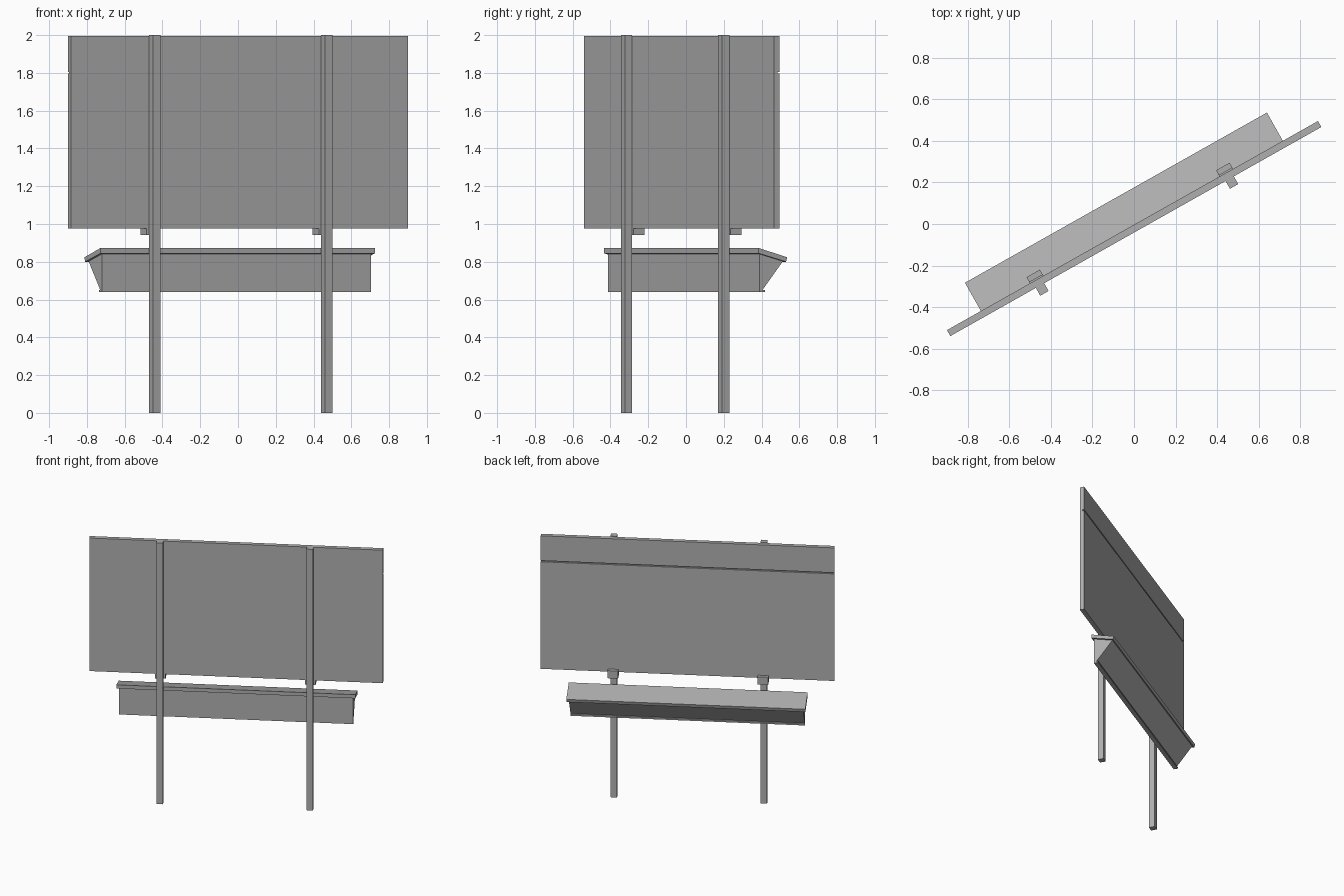
import bpy, bmesh, math
from mathutils import Matrix

if "Cube" in bpy.data.objects:
    bpy.data.objects.remove(bpy.data.objects["Cube"])

# Everything is laid out along the sign (u), across it (v, towards the back) and up,
# then turned into place.
TURN = Matrix.Rotation(math.radians(29.4), 4, 'Z')

GREY = bpy.data.materials.new("dark_grey")
GREY.diffuse_color = (0.43, 0.43, 0.43, 1)
GREY.use_nodes = True
GREY.node_tree.nodes["Principled BSDF"].inputs["Base Color"].default_value = GREY.diffuse_color


def extrude_profile(name, profile, u0, u1):
    """Solid made by sweeping a (v, z) outline from u0 to u1."""
    bm = bmesh.new()
    face = bm.faces.new([bm.verts.new((u0, v, z)) for v, z in profile])
    res = bmesh.ops.extrude_face_region(bm, geom=[face])
    verts = [g for g in res["geom"] if isinstance(g, bmesh.types.BMVert)]
    bmesh.ops.translate(bm, verts=verts, vec=(u1 - u0, 0, 0))
    bmesh.ops.recalc_face_normals(bm, faces=bm.faces)
    bmesh.ops.transform(bm, matrix=TURN, verts=bm.verts)
    mesh = bpy.data.meshes.new(name)
    bm.to_mesh(mesh)
    bm.free()
    mesh.materials.append(GREY)
    obj = bpy.data.objects.new(name, mesh)
    bpy.context.collection.objects.link(obj)
    return obj


def box(name, u, v0, v1, z0, z1, width):
    return extrude_profile(name, [(v0, z0), (v1, z0), (v1, z1), (v0, z1)],
                           u - width / 2, u + width / 2)


# Board with a thin groove across its back face
FRONT, BACK = -0.036, -0.003
extrude_profile("board", [
    (FRONT, 0.977), (BACK, 0.977), (BACK, 1.797), (BACK - 0.012, 1.797),
    (BACK - 0.012, 1.806), (BACK, 1.806), (BACK, 1.996), (FRONT, 1.996)],
    -1.034, 1.014)

# Posts and the hooked clips that carry the board
for side, u in (("left", -0.539), ("right", 0.508)):
    box(f"{side}_post", u, -0.079, FRONT, 0, 2.0, 0.046)
    extrude_profile(f"{side}_board_clip", [
        (FRONT, 0.942), (0.031, 0.942), (0.031, 1.0), (0.003, 1.0),
        (0.003, 0.977), (FRONT, 0.977)], u - 0.037, u + 0.037)

# Tray body: upright front, undercut back, small lip at the bottom
extrude_profile("tray_body", [
    (-0.006, 0.64), (0.026, 0.64), (0.026, 0.651), (0.012, 0.651),
    (0.137, 0.804), (-0.006, 0.842)], -0.831, 0.804)

# Sloping tray top that overhangs the body
extrude_profile("tray_top", [
    (-0.021, 0.845), (0.146, 0.80), (0.153, 0.824), (-0.021, 0.873)],
    -0.847, 0.82)
